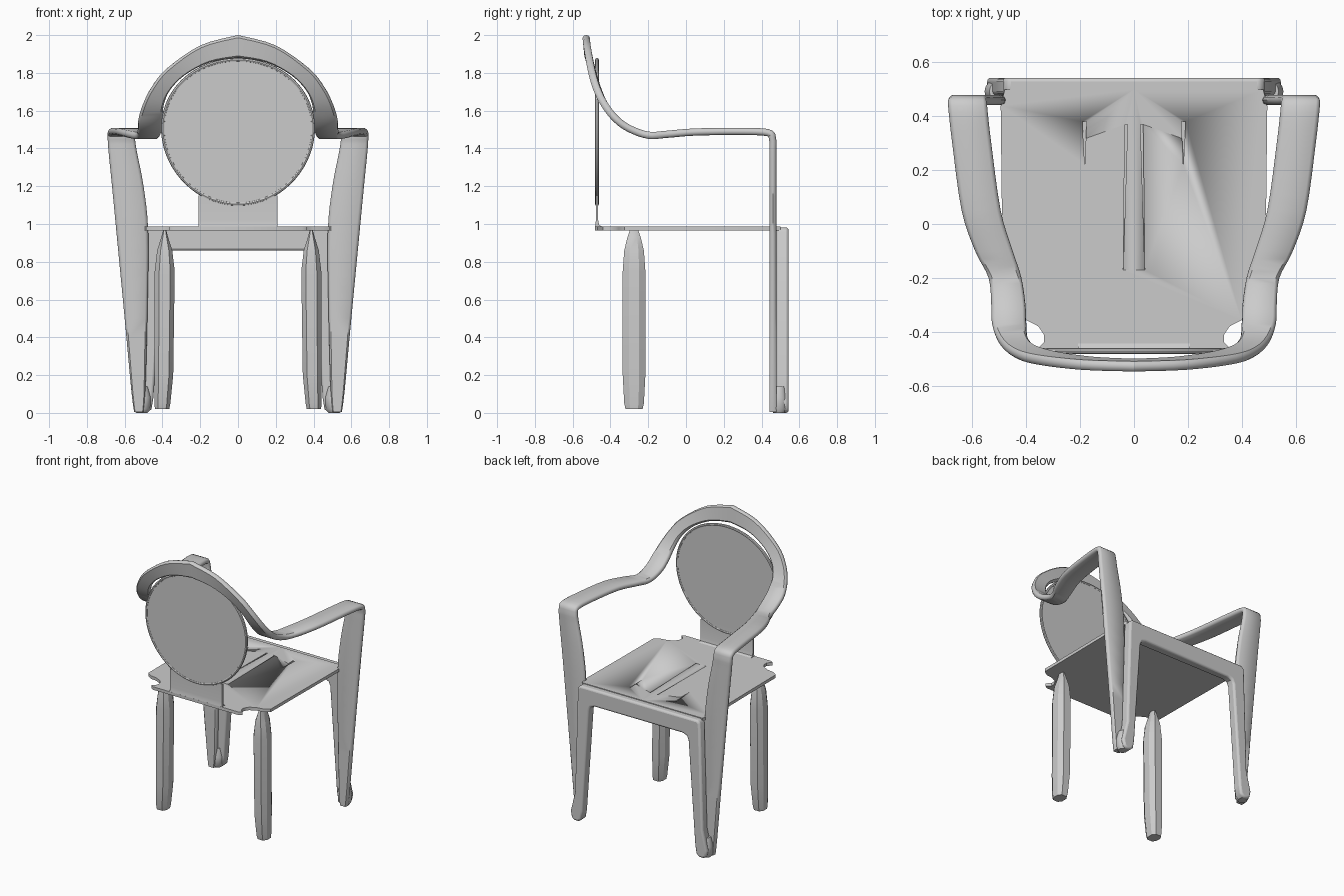
import bpy, bmesh, math
from mathutils import Vector

if "Cube" in bpy.data.objects:
    bpy.data.objects.remove(bpy.data.objects["Cube"])


def finish(name, bm, mirror=False, bevel=0.0, angle=40):
    bmesh.ops.recalc_face_normals(bm, faces=bm.faces)
    me = bpy.data.meshes.new(name)
    bm.to_mesh(me)
    bm.free()
    ob = bpy.data.objects.new(name, me)
    bpy.context.collection.objects.link(ob)
    bpy.ops.object.select_all(action='DESELECT')
    ob.select_set(True)
    bpy.context.view_layer.objects.active = ob
    bpy.ops.object.shade_smooth_by_angle(angle=math.radians(angle))
    if bevel:
        m = ob.modifiers.new("bevel", 'BEVEL')
        m.width, m.segments, m.limit_method = bevel, 3, 'ANGLE'
        m.angle_limit = math.radians(45)
    if mirror:
        ob.modifiers.new("mirror", 'MIRROR')
    return ob


def prism(name, pts, direction, **kw):
    """Extrude a flat outline of 3D points."""
    bm = bmesh.new()
    face = bm.faces.new([bm.verts.new(p) for p in pts])
    ext = bmesh.ops.extrude_face_region(bm, geom=[face])
    bmesh.ops.translate(bm, vec=direction,
                        verts=[v for v in ext['geom'] if isinstance(v, bmesh.types.BMVert)])
    return finish(name, bm, **kw)


def loft(name, rings, closed=False, **kw):
    """Skin matching rings of points; cap the ends unless the skin is closed."""
    bm = bmesh.new()
    rows = [[bm.verts.new(p) for p in r] for r in rings]
    n = len(rows[0])
    count = len(rows) if closed else len(rows) - 1
    for k in range(count):
        a, b = rows[k], rows[(k + 1) % len(rows)]
        for i in range(n):
            bm.faces.new((a[i], a[(i + 1) % n], b[(i + 1) % n], b[i]))
    if not closed:
        bm.faces.new(rows[0])
        bm.faces.new(rows[-1])
    return finish(name, bm, **kw)


def spline(pts, steps):
    """Catmull-Rom through a list of vectors."""
    p = [pts[0]] + pts + [pts[-1]]
    out = []
    for i in range(1, len(p) - 2):
        a, b, c, d = p[i - 1:i + 3]
        for s in range(steps):
            t = s / steps
            out.append(0.5 * (2 * b + (c - a) * t + (2 * a - 5 * b + 4 * c - d) * t * t
                              + (3 * b - a - 3 * c + d) * t ** 3))
    return out + [pts[-1]]


def mirrored(half):
    """Outline from a +x half listed from the axis round to the axis."""
    return half + [(-x, y) for x, y in reversed(half) if x > 0]


# Arm posts, arms and back rail: one flat band, (inner x, outer x, y, z)
arm = [(.50, .55, .46, .005), (.49, .565, .46, .12), (.48, .60, .46, .5),
       (.475, .643, .46, .95), (.50, .667, .46, 1.2), (.535, .685, .46, 1.38),
       (.545, .69, .458, 1.45), (.545, .69, .435, 1.483), (.53, .675, .3, 1.49),
       (.495, .64, .05, 1.487), (.45, .59, -.1, 1.475), (.418, .54, -.2, 1.47),
       (.403, .53, -.3, 1.505), (.40, .527, -.37, 1.555), (.393, .505, -.43, 1.63)]
inner = [Vector((a, y, z)) for a, b, y, z in arm]
outer = [Vector((b, y, z)) for a, b, y, z in arm]
inner += [Vector(p) for p in ((.36, -.465, 1.71), (.28, -.49, 1.79), (.15, -.51, 1.855), (0, -.518, 1.88))]
outer += [Vector(p) for p in ((.46, -.475, 1.72), (.38, -.503, 1.82), (.2, -.524, 1.945), (0, -.53, 2.0))]
inner, outer = spline(inner, 4), spline(outer, 4)
section = [(0, 0), (.025, .3), (.1, .5), (.9, .5), (.975, .3), (1, 0),
           (.975, -.3), (.9, -.5), (.1, -.5), (.025, -.3)]
mid = [(a + b) / 2 for a, b in zip(inner, outer)]
rings = []
for i, (a, b) in enumerate(zip(inner, outer)):
    tangent = mid[min(i + 1, len(mid) - 1)] - mid[max(i - 1, 0)]
    normal = tangent.cross(b - a).normalized()
    ring = [a.lerp(b, u) + normal * v * .038 for u, v in section]
    if i == len(mid) - 1:
        for p in ring:
            p.x = 0
    rings.append(ring)
loft("arm_and_back_rail", rings, mirror=True)

# Front frame: apron with two splayed legs
frame = mirrored([(0, .982), (.47, .982), (.487, .96), (.51, .2), (.545, .06), (.535, .012),
                  (.515, 0), (.48, 0), (.458, .02), (.448, .08), (.395, .82), (.382, .848),
                  (.35, .86), (0, .86)])
prism("front_frame", [(x, .478, z) for x, z in frame], (0, .065, 0), bevel=.014)

# Foot joining each post to its frame leg
loft("foot", [[(cx + w * math.cos(t), .492 + d * math.sin(t), z)
               for t in [k * math.tau / 16 for k in range(16)]]
              for z, cx, w, d in ((0, .51, .03, .03), (.02, .507, .044, .046),
                                  (.08, .507, .048, .046), (.14, .507, .03, .035))], mirror=True)

# Seat with scooped rear corners
seat_half = [(0, -.482), (.34, -.482), (.362, -.468), (.335, -.44), (.335, -.41), (.355, -.38),
             (.40, -.357), (.45, -.35), (.488, -.325), (.49, 0), (.495, .44), (.48, .5), (0, .5)]
seat = prism("seat", [(x, y, .965) for x, y in mirrored(seat_half)], (0, 0, .022))

# Tapered creases pressed into the seat top
for s in (-1, 1):
    for tip, wide in (((.04, -.17), ((.024, .37), (.034, .37))),
                      ((.183, .22), ((.176, .38), (.192, .38)))):
        pts = [(s * x, y, .979) for x, y in (tip,) + wide]
        cutter = prism("crease_cutter", pts, (0, 0, .05))
        cutter.hide_render = cutter.hide_viewport = True
        cutter.display_type = 'WIRE'
        m = seat.modifiers.new("crease", 'BOOLEAN')
        m.object, m.operation, m.solver = cutter, 'DIFFERENCE', 'EXACT'

# Egg-shaped back panel with a raised rim
N = 64


def egg(t, inset):
    c = math.cos(t)
    return ((.405 - inset) * math.sin(t) * (1 + .05 * c), 1.487 + (.39 - inset) * c)


angles = [k * math.tau / N for k in range(N)]
prism("back_panel", [(x, -.477, z) for x, z in (egg(t, .004) for t in angles)], (0, .012, 0))
rim = []
for t in angles:
    ring = []
    for k in range(8):
        a = k * math.tau / 8
        x, z = egg(t, .008 + .010 * math.cos(a))
        ring.append((x, -.471 + .010 * math.sin(a), z))
    rim.append(ring)
loft("back_panel_rim", rim, closed=True)

# Tab that joins the panel to the seat, curved at the foot
tab = [(-.482, .985), (-.479, 1.0), (-.477, 1.02), (-.477, 1.15),
       (-.465, 1.15), (-.465, 1.02), (-.46, .995), (-.44, .985), (-.44, .967), (-.47, .967)]
prism("back_tab", [(-.208, y, z) for y, z in tab], (.416, 0, 0))

# Faceted rear legs, pointed at the top
octagon = [(1, .45), (.55, 1), (-.55, 1), (-1, .45), (-1, -.45), (-.55, -1), (.55, -1), (1, -.45)]
levels = [(.02, .402, .038, .045), (.05, .40, .042, .052), (.2, .393, .05, .06),
          (.75, .388, .053, .06), (.86, .388, .04, .052), (.93, .388, .018, .035), (.968, .388, .008, .022)]
loft("rear_leg", [[(cx + w * u, -.275 + d * v, z) for u, v in octagon]
                  for z, cx, w, d in levels], mirror=True, angle=25)
